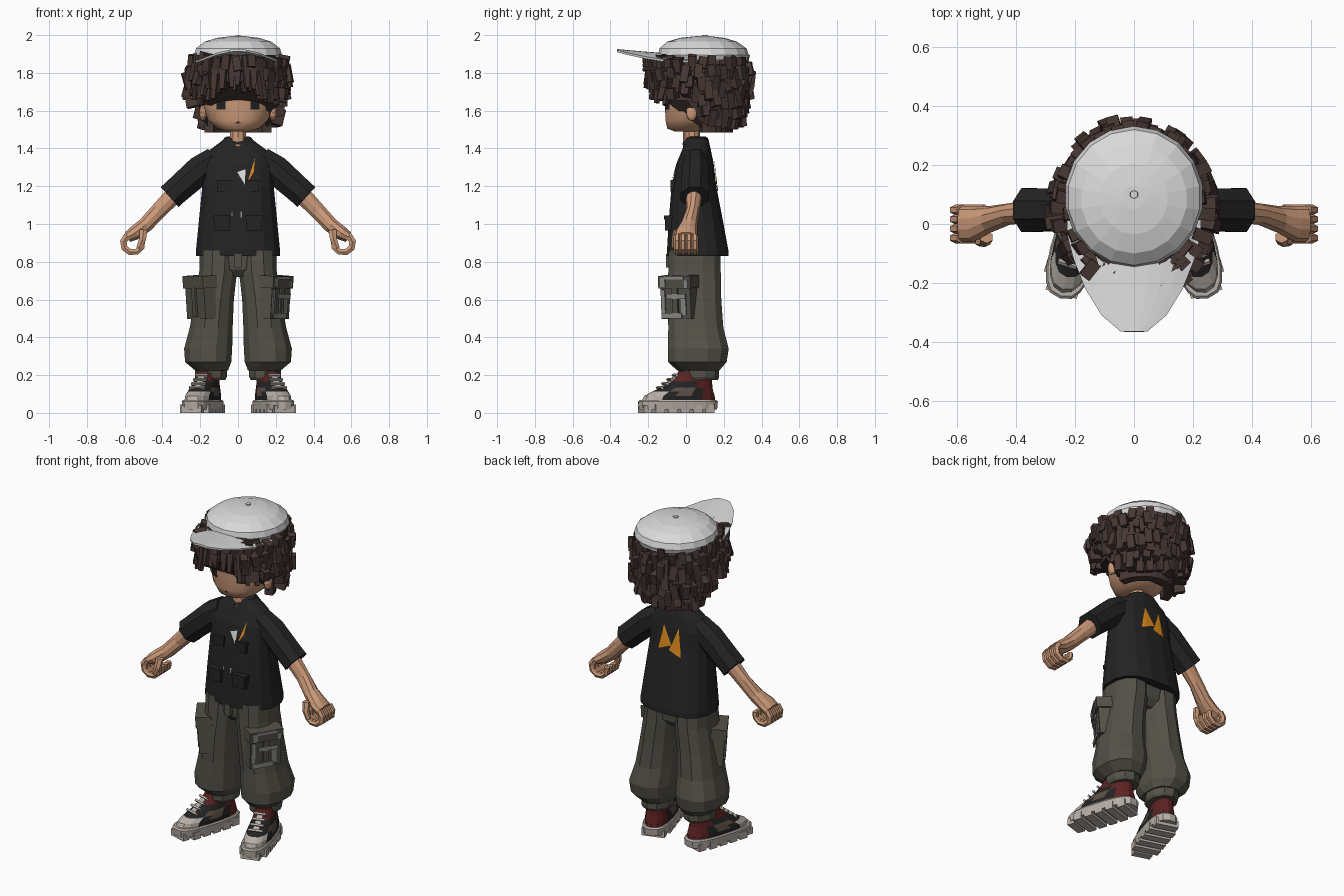
import bpy, bmesh, math, random
from mathutils import Vector, Matrix
from mathutils.bvhtree import BVHTree

if "Cube" in bpy.data.objects:
    bpy.data.objects.remove(bpy.data.objects["Cube"])

random.seed(4)
PI = math.pi


def mat(name, *rgb):
    m = bpy.data.materials.new(name)
    m.diffuse_color = (*rgb, 1)
    m.use_nodes = True
    m.node_tree.nodes["Principled BSDF"].inputs["Base Color"].default_value = m.diffuse_color
    return m


SKIN = mat("skin", .60, .32, .19)
HAIR = mat("dark brown", .062, .038, .033)
BLACK = mat("soft black", .017, .017, .018)
OLIVE = mat("olive grey", .088, .083, .064)
WHITE = mat("cap white", .70, .70, .70)
STONE = mat("stone", .48, .43, .39)
RED = mat("dark red", .11, .016, .016)
BROWN = mat("shoe brown", .11, .08, .06)
ORANGE = mat("orange", .75, .26, .012)
GREY = mat("patch grey", .27, .265, .25)


def make(name, bm, mats, mirror=False, rule=None, smooth=False):
    """Turn a bmesh into an object; rule(face centre) picks the material slot."""
    mats = mats if isinstance(mats, list) else [mats]
    bmesh.ops.recalc_face_normals(bm, faces=bm.faces[:])
    for f in bm.faces:
        f.smooth = smooth
        if rule:
            f.material_index = rule(f.calc_center_median())
    me = bpy.data.meshes.new(name)
    bm.to_mesh(me)
    ob = bpy.data.objects.new(name, me)
    bpy.context.collection.objects.link(ob)
    for m in mats:
        me.materials.append(m)
    if mirror:
        ob.modifiers.new("mirror", 'MIRROR').use_mirror_merge = False
    return ob


def skin_rings(rings, bm=None):
    bm = bm or bmesh.new()
    vs = [[bm.verts.new(p) for p in r] for r in rings]
    n = len(vs[0])
    for a, b in zip(vs, vs[1:]):
        for i in range(n):
            bm.faces.new((a[i], a[(i + 1) % n], b[(i + 1) % n], b[i]))
    bm.faces.new(vs[0])
    bm.faces.new(vs[-1])
    return bm


def loft(rows, n=16, e=1.0):
    """Rows of (z, cx, cy, rx, ry); e below 1 squares the outline."""
    p = lambda v: math.copysign(abs(v) ** e, v)
    angs = [2 * PI * (i + .5) / n for i in range(n)]
    return skin_rings([[Vector((cx + rx * p(math.cos(a)), cy + ry * p(math.sin(a)), z))
                        for a in angs] for z, cx, cy, rx, ry in rows])


def tube(rows, n=8, bm=None):
    """Rows of (x, y, z, in-plane radius, y radius) along a path."""
    pts = [Vector(r[:3]) for r in rows]
    rings = []
    for i, r in enumerate(rows):
        d = pts[min(i + 1, len(pts) - 1)] - pts[max(i - 1, 0)]
        side = d.cross(Vector((0, 1, 0))).normalized()
        rings.append([pts[i] + side * r[3] * math.cos(2 * PI * (k + .5) / n)
                      + Vector((0, r[4] * math.sin(2 * PI * (k + .5) / n), 0)) for k in range(n)])
    return skin_rings(rings, bm)


def box(bm, c, s, rot=Matrix()):
    bmesh.ops.create_cube(bm, size=1, matrix=Matrix.Translation(c) @ rot @ Matrix.Diagonal((*s, 1)))


def hit_y(bvh, x, z, side):
    h = bvh.ray_cast(Vector((x, side * 2, z)), Vector((0, -side, 0)))[0]
    return h.y if h else 0


def decal(name, polys, bvh, side, m, mirror=False):
    """Thin painted shapes, given as (x, z) outlines, laid on a surface."""
    bm = bmesh.new()
    for poly in polys:
        bm.faces.new([bm.verts.new((x, 0, z)) for x, z in poly])
    bmesh.ops.triangulate(bm, faces=bm.faces[:])
    bmesh.ops.subdivide_edges(bm, edges=bm.edges[:], cuts=3, use_grid_fill=True)
    for v in bm.verts:
        v.co.y = hit_y(bvh, v.co.x, v.co.z, side) + side * .006
    make(name, bm, m, mirror)


def rect(x0, x1, z0, z1):
    return [(x0, z0), (x1, z0), (x1, z1), (x0, z1)]


# head, neck, ears and face
bm = loft([(1.49, 0, 0, .06, .06), (1.505, 0, .01, .11, .11), (1.55, 0, .04, .16, .15),
           (1.62, 0, .06, .185, .172), (1.72, 0, .07, .195, .19), (1.87, 0, .08, .19, .2)], 24, .9)
head = BVHTree.FromBMesh(bm)
make("head", bm, SKIN, smooth=True)
make("neck", loft([(1.40, 0, .035, .055, .05), (1.46, 0, .03, .045, .045), (1.54, 0, .03, .045, .045)], 10), SKIN)
bm = bmesh.new()
bmesh.ops.create_icosphere(bm, subdivisions=2, radius=1, matrix=Matrix.Translation((.185, .03, 1.59))
                           @ Matrix.Diagonal((.02, .03, .045, 1)))
make("ear", bm, SKIN, True)
decal("eye", [rect(.065, .115, 1.605, 1.685)], head, -1, BLACK, True)
decal("mouth", [[(-.018, 1.533), (.018, 1.533), (0, 1.545)]], head, -1, HAIR)


# hair: base shell, rows of curl blocks, fringe strands
def hair_width(z):
    k = [(1.47, .6), (1.55, .82), (1.65, .95), (1.78, 1.0), (1.92, .84)]
    for (z0, f0), (z1, f1) in zip(k, k[1:]):
        if z <= z1:
            return f0 + (f1 - f0) * max(0, z - z0) / (z1 - z0)
    return .84


def hair_end(th):
    a = abs((th + PI) % (2 * PI) - PI) / PI
    return 1.74 if a < .2 else 1.64 if a < .5 else 1.56 if a < .56 else 1.49


def around(th, z, rx, ry):
    f = hair_width(z)
    return Vector((rx * f * math.sin(th), .055 - ry * f * math.cos(th), z))


rings = []
for t in range(6):
    rings.append([around(th, 1.9 + (hair_end(th) + .015 - 1.9) * t / 5, .225, .25)
                  for th in (2 * PI * i / 32 for i in range(32))])
make("hair_base", skin_rings(rings), HAIR)
bm = bmesh.new()
for k in range(8):
    z = 1.855 - .05 * k
    for i in range(26):
        th = 2 * PI * (i + .5 * (k % 2)) / 26 + random.uniform(-.05, .05)
        front = math.cos(th) > .8
        zz = z + random.uniform(-.015, .015)
        if zz - .045 < hair_end(th) - .015 or (front and k > 0):
            continue
        r = random.uniform(-.025, .015)
        rot = (Matrix.Rotation(th, 4, 'Z') @ Matrix.Rotation(random.uniform(-.3, .3), 4, 'X')
               @ Matrix.Rotation(random.uniform(-.2, .2), 4, 'Y'))
        box(bm, around(th, zz, .25 + r, .275 + r), (.042, .065, random.uniform(.06, .1)), rot)
# inner blocks that fill the underside at the nape
for i in range(14):
    th = PI + (i - 6.5) * .2
    box(bm, around(th, 1.53, .2, .22), (.045, .05, .09), Matrix.Rotation(th, 4, 'Z'))
make("hair_curls", bm, HAIR)
bm = bmesh.new()
for layer in range(2):
    for i in range(9 + layer):
        x = (i - (8 + layer) / 2) * .041
        y = -.215 + 2.2 * x * x + layer * .03
        top = Vector((x * .9, y + .035, 1.89))
        tip = Vector((x * 1.1 + random.uniform(-.012, .012), y,
                      1.735 - abs(x) * .45 + random.uniform(-.025, .02) - layer * .005))
        d = top - tip
        bmesh.ops.create_cone(bm, cap_ends=True, segments=4, radius1=.015, radius2=.033, depth=d.length,
                              matrix=Matrix.Translation((top + tip) / 2) @ d.to_track_quat('Z', 'Y').to_matrix().to_4x4()
                              @ Matrix.Rotation(PI / 4, 4, 'Z'))
make("hair_fringe", bm, HAIR)

# cap
make("cap_crown", loft([(1.868, 0, .095, .225, .228), (1.895, 0, .092, .236, .24), (1.93, 0, .09, .226, .23),
                        (1.965, 0, .085, .18, .185), (1.985, 0, .085, .115, .12), (1.994, 0, .09, .04, .04)], 18), WHITE)
make("cap_button", loft([(1.985, 0, .1, .016, .016), (2.0, 0, .1, .014, .014)], 6), WHITE)
bm = bmesh.new()
rows = [(.06, .23, 1.895, .03), (-.04, .226, 1.9, .034), (-.12, .205, 1.905, .034), (-.22, .165, 1.913, .026),
        (-.31, .11, 1.921, .014), (-.365, .045, 1.926, .004)]
grid = [[bm.verts.new((u / 4 * w, y, z - drop * (u / 4) ** 2)) for u in range(-4, 5)] for y, w, z, drop in rows]
for a, b in zip(grid, grid[1:]):
    for i in range(8):
        bm.faces.new((a[i], a[i + 1], b[i + 1], b[i]))
make("cap_brim", bm, WHITE).modifiers.new("thickness", 'SOLIDIFY').thickness = .012

# shirt with sleeves, collar, pockets and prints
bm = loft([(.83, 0, .062, .226, .165), (.86, 0, .062, .226, .165), (1.0, 0, .053, .212, .148),
           (1.2, 0, .042, .192, .12), (1.32, 0, .048, .188, .1), (1.39, 0, .055, .155, .078),
           (1.43, 0, .058, .1, .066), (1.45, 0, .06, .075, .06)], 16, .8)
shirt = BVHTree.FromBMesh(bm)
make("shirt_body", bm, BLACK)
make("collar", loft([(1.42, 0, .05, .086, .072), (1.455, 0, .055, .075, .06), (1.462, 0, .055, .062, .05)], 14), BLACK)
make("sleeve", tube([(.12, .05, 1.34, .075, .065), (.2, .05, 1.287, .083, .075), (.34, .047, 1.163, .076, .08),
                     (.362, .047, 1.143, .077, .081)]), BLACK, True)
bm = bmesh.new()
for x, z, w, h, d in ((.083, 1.0, .082, .07, .05), (.083, 1.035, .092, .022, .068), (.075, 1.2, .07, .055, .022),
                      (.075, 1.225, .076, .018, .032)):
    box(bm, (x, hit_y(shirt, x, z, -1), z), (w, d, h))
make("shirt_pocket", bm, BLACK, True)
decal("chest_print_white", [[(-.005, 1.275), (.04, 1.29), (.036, 1.21)]], shirt, -1, WHITE)
decal("chest_print_orange", [[(.05, 1.22), (.09, 1.35), (.083, 1.275)]], shirt, -1, ORANGE)
decal("zip_pull", [rect(.012, .02, 1.035, 1.065), rect(-.035, -.028, 1.04, 1.06)], shirt, -1, GREY)
decal("back_print", [[(-.08, 1.17), (-.015, 1.23), (-.055, 1.34)], [(.08, 1.19), (-.015, 1.23), (.045, 1.34)],
                     [(-.08, 1.17), (0, 1.2), (-.015, 1.235)]], shirt, 1, ORANGE)

# arms and loosely closed hands
make("arm", tube([(.32, .045, 1.175, .05, .045), (.42, .035, 1.07, .045, .036), (.49, .015, .995, .042, .046),
                  (.545, 0, .953, .04, .06), (.585, 0, .93, .03, .062)], 10), SKIN, True, smooth=False)
bm = bmesh.new()
for k in range(4):
    y = -.048 + .032 * k
    path = []
    for j in range(7):
        a = math.radians(55 - 42 * j)
        path.append((.556 + .052 * math.cos(a), y, .897 + .048 * math.sin(a), .022 - .001 * j, .0175))
    tube(path, 6, bm)
tube([(.5, -.045, .97, .024, .02), (.505, -.06, .92, .021, .018), (.525, -.062, .872, .016, .014)], 6, bm)
make("fingers", bm, SKIN, True)

# trousers
make("trouser_leg", loft([(.86, .1, .045, .105, .14), (.75, .105, .045, .103, .143), (.6, .126, .045, .107, .146),
                          (.45, .142, .052, .117, .15), (.34, .158, .065, .131, .166), (.27, .158, .06, .126, .16),
                          (.225, .14, .065, .09, .115)], 12, .85), OLIVE, True)
make("trouser_cuff", loft([(.175, .143, .068, .08, .1), (.19, .143, .068, .088, .108), (.225, .143, .068, .088, .108),
                           (.24, .143, .068, .07, .09)], 10), OLIVE, True)
bm = loft([(.72, 0, .045, .06, .09), (.76, 0, .045, .15, .125), (.86, 0, .045, .19, .135)], 12)
box(bm, (0, -.09, .805), (.035, .03, .07))
make("trouser_seat", bm, OLIVE)

# cargo pockets, with worn patches on one of them
turn = Matrix.Translation((.195, -.035, .61)) @ Matrix.Rotation(math.radians(58), 4, 'Z') @ Matrix.Rotation(.07, 4, 'X')
bm = bmesh.new()
box(bm, (0, 0, -.02), (.185, .075, .18))
box(bm, (0, -.002, .085), (.2, .09, .065))
box(bm, (-.0, -.006, -.02), (.035, .085, .16))
bm.transform(turn)
make("cargo_pocket", bm, OLIVE, True)
bm = bmesh.new()
for c, s in (((-.02, -.05, -.092), (.125, .007, .03)), ((-.075, -.04, -.02), (.022, .007, .13)),
             ((.01, -.051, .01), (.12, .007, .025)), ((.05, -.04, -.045), (.03, .007, .09)),
             ((-.07, -.049, .085), (.03, .007, .05)), ((.075, -.049, .075), (.022, .007, .04)),
             ((.0, -.049, .108), (.12, .007, .015))):
    box(bm, c, s)
bm.transform(turn)
make("pocket_patch", bm, GREY)

# shoes, shaped straight and then toed out
place = Matrix.Translation((.185, -.035, 0)) @ Matrix.Rotation(math.radians(17), 4, 'Z')


def shoe_part(name, bm, mats, rule=None):
    inv = place.inverted()
    bm.transform(place)
    make(name, bm, mats, True, (lambda c: rule(inv @ c)) if rule else None)


bm = loft([(.018, 0, -.008, .08, .215), (.06, 0, -.008, .083, .219), (.068, 0, -.008, .078, .21)], 18, .72)
for y in (-.13, -.06, .01, .08, .15):
    box(bm, (0, y, .022), (.158 if y < .1 else .135, .05, .044))
box(bm, (0, -.19, .02), (.11, .045, .04))
shoe_part("sole", bm, STONE)


def shoe_colour(c):
    if c.y < -.1:
        return 0 if c.z < .12 else 1
    if c.z > .165 or c.y > .13:
        return 2
    if c.z > .13:
        return 1 if c.y < .06 else 2
    return 3 if -.06 < c.y < .03 and c.z > .09 else 1


shoe_part("shoe_upper", loft([(.06, 0, -.005, .075, .205), (.09, 0, 0, .075, .195), (.112, 0, .018, .071, .17),
                              (.135, 0, .04, .065, .142), (.165, 0, .065, .058, .115), (.2, 0, .082, .055, .094),
                              (.22, 0, .085, .05, .09)], 18, .85), [STONE, BLACK, RED, BROWN], shoe_colour)
bm = bmesh.new()
tilt = Matrix.Rotation(math.radians(40), 4, 'X')
box(bm, (0, -.062, .158), (.035, .125, .014), tilt)
for k in range(4):
    box(bm, (0, -.108 + .028 * k, .132 + .022 * k), (.086 - .006 * k, .012, .016), tilt)
shoe_part("laces", bm, STONE)
